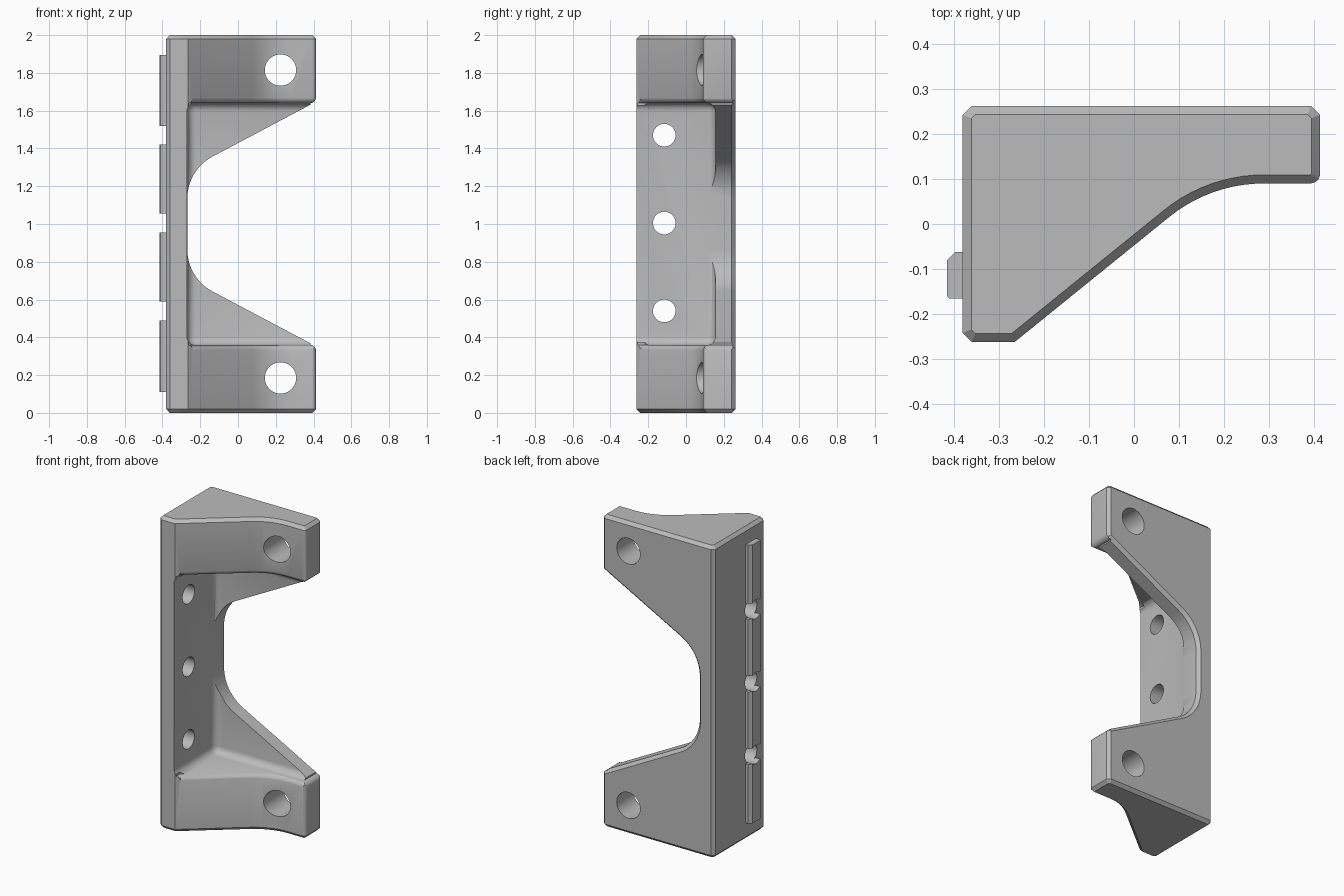
import bpy, bmesh
from math import sin, cos, radians, pi
from mathutils import Vector, Matrix

cube = bpy.data.objects.get("Cube")
if cube:
    bpy.data.objects.remove(cube, do_unlink=True)

grey = bpy.data.materials.new("plain_grey")
grey.use_nodes = True
colour = (0.5, 0.5, 0.5, 1)
grey.diffuse_color = colour
grey.node_tree.nodes["Principled BSDF"].inputs["Base Color"].default_value = colour


def make_object(name, bm):
    bmesh.ops.recalc_face_normals(bm, faces=bm.faces)
    mesh = bpy.data.meshes.new(name)
    bm.to_mesh(mesh)
    bm.free()
    mesh.materials.append(grey)
    obj = bpy.data.objects.new(name, mesh)
    bpy.context.collection.objects.link(obj)
    return obj


def loft(name, rings):
    """Skin a list of equal rings of 3D points and cap both ends."""
    bm = bmesh.new()
    rows = [[bm.verts.new(p) for p in ring] for ring in rings]
    n = len(rows[0])
    for a, b in zip(rows, rows[1:]):
        for i in range(n):
            j = (i + 1) % n
            bm.faces.new((a[i], a[j], b[j], b[i]))
    bm.faces.new(rows[0])
    bm.faces.new(rows[-1])
    return make_object(name, bm)


def arc(cx, cy, r, start, end, steps):
    angles = [radians(start + (end - start) * i / steps) for i in range(steps + 1)]
    return [(cx + r * cos(a), cy + r * sin(a)) for a in angles]


def offset(points, d, closed=True):
    """Move a polyline to its left by d, keeping mitred corners."""
    pts = [Vector(p) for p in points]
    n = len(pts)

    def normal(i):
        e = (pts[(i + 1) % n] - pts[i % n]).normalized()
        return Vector((-e.y, e.x))

    out = []
    for i, p in enumerate(pts):
        before, after = normal((i - 1) % n), normal(i)
        if not closed and i == 0:
            before = after
        if not closed and i == n - 1:
            after = before
        out.append(p + (before + after) * (d / (1 + before.dot(after))))
    return out


def at_z(points, z):
    return [(p[0], p[1], z) for p in points]


def at_y(points, y):
    return [(p[0], y, p[1]) for p in points]


def cylinder(name, radius, depth, axis, centre):
    bm = bmesh.new()
    turn = Matrix.Translation(centre) @ Matrix.Rotation(pi / 2, 4, axis)
    bmesh.ops.create_cone(bm, cap_ends=True, segments=40, radius1=radius,
                          radius2=radius, depth=depth, matrix=turn)
    return make_object(name, bm)


def cut(target, cutter):
    cutter.hide_render = True
    mod = target.modifiers.new("cut", "BOOLEAN")
    mod.operation = "DIFFERENCE"
    mod.solver = "EXACT"
    mod.object = cutter
    bpy.context.view_layer.objects.active = target
    bpy.ops.object.modifier_apply(modifier=mod.name)


# Bracket body: plan profile with chamfered corners and chamfered ends
sweep = arc(0.288, -0.243, 0.333, 129, 90, 10)
plan = ([(-0.38, 0.242), (-0.38, -0.242), (-0.36, -0.262), (-0.265, -0.262)] + sweep
        + arc(0.391, 0.112, 0.022, -90, 0, 5)
        + [(0.413, 0.242), (0.393, 0.262), (-0.36, 0.262)])
small = offset(plan, 0.019)
body = loft("bracket_body", [at_z(small, 0), at_z(plan, 0.02),
                             at_z(plan, 1.98), at_z(small, 2)])

# Rounded front rims of the two flanges
front = [(-0.24, -0.241)] + sweep + [(0.413, 0.09), (0.413, 0.4)]
rim = 0.03
low_rim = [(0.329, -0.002)]
for i in range(1, 6):
    a = i * pi / 10
    low_rim.append((0.33 + rim * sin(a), rim * (1 - cos(a))))
rows = low_rim + [(2 - z, d) for z, d in reversed(low_rim)]
rim_cutter = loft("rim_cutter", [
    at_z(list(offset(front, d, False)) + [(0.9, 0.4), (0.9, -0.7), (-0.255, -0.7)], z)
    for z, d in rows])

# Pocket between the flanges, with filleted inner corners
bm = bmesh.new()
bmesh.ops.create_cube(bm, size=1)
bmesh.ops.scale(bm, vec=(1.17, 0.855, 1.284), verts=bm.verts)
bmesh.ops.translate(bm, vec=(0.315, -0.2725, 1), verts=bm.verts)
bmesh.ops.bevel(bm, geom=bm.edges[:], offset=0.045, segments=5,
                profile=0.5, affect="EDGES")
pocket_cutter = make_object("pocket_cutter", bm)

# Opening through the back plate, flared to chamfer its rear edge
upper = [(0.7, 1.799)] + arc(-0.018, 1.136, 0.25, 118, 180, 12)
opening = upper + [(x, 2 - z) for x, z in reversed(upper)]
opening_cutter = loft("opening_cutter", [at_y(opening, -0.7), at_y(opening, 0.242),
                                         at_y(offset(opening, -0.06), 0.302)])

cutters = [rim_cutter, pocket_cutter, opening_cutter]

# Mounting holes through the flanges
for z in (0.185, 1.815):
    cutters.append(cylinder("flange_hole_cutter", 0.083, 1, "X", (0.225, 0, z)))

# Holes through the side wall, also biting into the key ends
side_holes = [cylinder("side_hole_cutter", 0.06, 0.5, "Y", (-0.35, -0.115, z))
              for z in (0.54, 1.005, 1.47)]
cutters += side_holes
for c in cutters:
    cut(body, c)

# Locating keys on the outer side face
key_plan = [(-0.37, -0.165), (-0.41, -0.165), (-0.415, -0.16),
            (-0.415, -0.08), (-0.397, -0.062), (-0.37, -0.062)]
parts = [body]
for i, (low, high) in enumerate([(0.11, 0.49), (0.59, 0.955), (1.055, 1.42), (1.52, 1.895)]):
    key = loft(f"locating_key_{i + 1}", [at_z(key_plan, low), at_z(key_plan, high)])
    for c in side_holes:
        cut(key, c)
    parts.append(key)

for c in cutters:
    bpy.data.objects.remove(c, do_unlink=True)

# Smooth curves, crisp chamfers
bpy.ops.object.select_all(action="DESELECT")
for part in parts:
    part.select_set(True)
bpy.context.view_layer.objects.active = body
bpy.ops.object.shade_smooth_by_angle(angle=radians(30))
